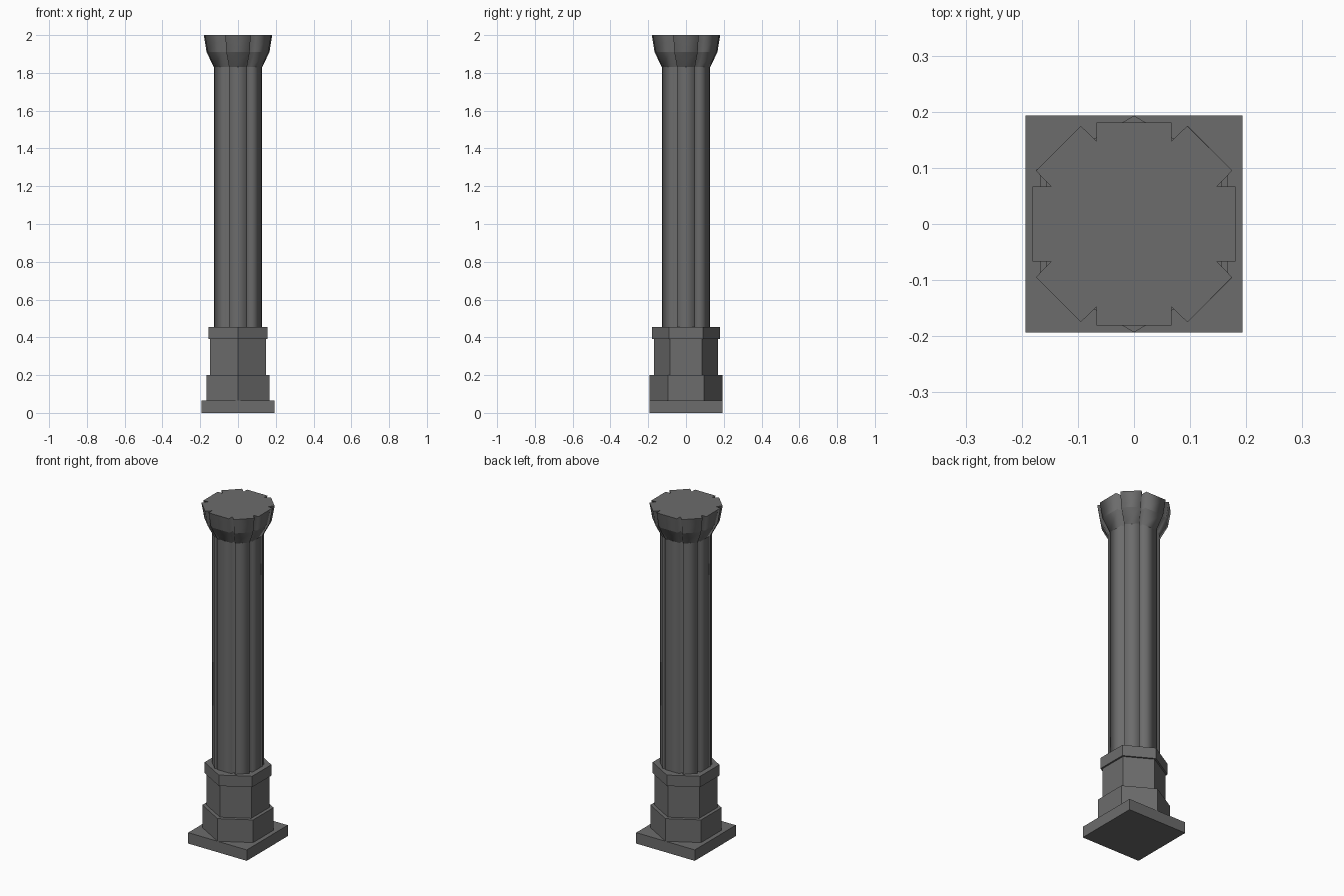
import bpy, bmesh, math
from mathutils import Matrix, Vector

if "Cube" in bpy.data.objects:
    bpy.data.objects.remove(bpy.data.objects["Cube"])

stone = bpy.data.materials.new("dark grey stone")
stone.diffuse_color = (0.15, 0.15, 0.15, 1)
stone.use_nodes = True
stone.node_tree.nodes["Principled BSDF"].inputs["Base Color"].default_value = stone.diffuse_color


def finish(name, bm):
    bmesh.ops.recalc_face_normals(bm, faces=bm.faces)
    mesh = bpy.data.meshes.new(name)
    bm.to_mesh(mesh)
    bm.free()
    mesh.materials.append(stone)
    obj = bpy.data.objects.new(name, mesh)
    bpy.context.collection.objects.link(obj)
    return obj


def prism(name, sides, radius, z0, z1, turn):
    bm = bmesh.new()
    bmesh.ops.create_cone(
        bm, cap_ends=True, segments=sides, radius1=radius, radius2=radius, depth=z1 - z0,
        matrix=Matrix.Translation((0, 0, (z0 + z1) / 2)) @ Matrix.Rotation(turn, 4, 'Z'))
    return finish(name, bm)


# Square plinth and three stacked hexagonal blocks (corners toward front and back)
prism("plinth", 4, 0.193 * math.sqrt(2), 0, 0.065, math.pi / 4)
prism("lower_hex_block", 6, 0.193, 0.065, 0.2, 0)
prism("middle_hex_block", 6, 0.17, 0.2, 0.39, 0)
prism("upper_hex_block", 6, 0.181, 0.39, 0.455, 0)

# Fluted outline: four straight lobes alternating with four diagonal lobes
outline = []
for k in range(4):
    turn = Matrix.Rotation(k * math.pi / 2, 2)
    for p in [(0.181, -0.067), (0.181, 0.067), (0.148, 0.067),
              (0.175, 0.095), (0.095, 0.175), (0.067, 0.148)]:
        outline.append(turn @ Vector(p))

# Shaft and flared capital: the outline scaled at each height
bm = bmesh.new()
rings = []
for z, s in [(0.455, 0.707), (1.83, 0.707), (1.91, 0.92), (2.0, 1.0)]:
    rings.append([bm.verts.new((p.x * s, p.y * s, z)) for p in outline])
n = len(outline)
for a, b in zip(rings, rings[1:]):
    for i in range(n):
        j = (i + 1) % n
        bm.faces.new((a[i], a[j], b[j], b[i])).smooth = True
bm.faces.new(rings[0][::-1])
bm.faces.new(rings[-1])
# Crisp horizontal creases at the capital
for e in bm.edges:
    if abs(e.verts[0].co.z - e.verts[1].co.z) < 1e-5:
        e.smooth = False
finish("fluted_shaft_and_capital", bm)
